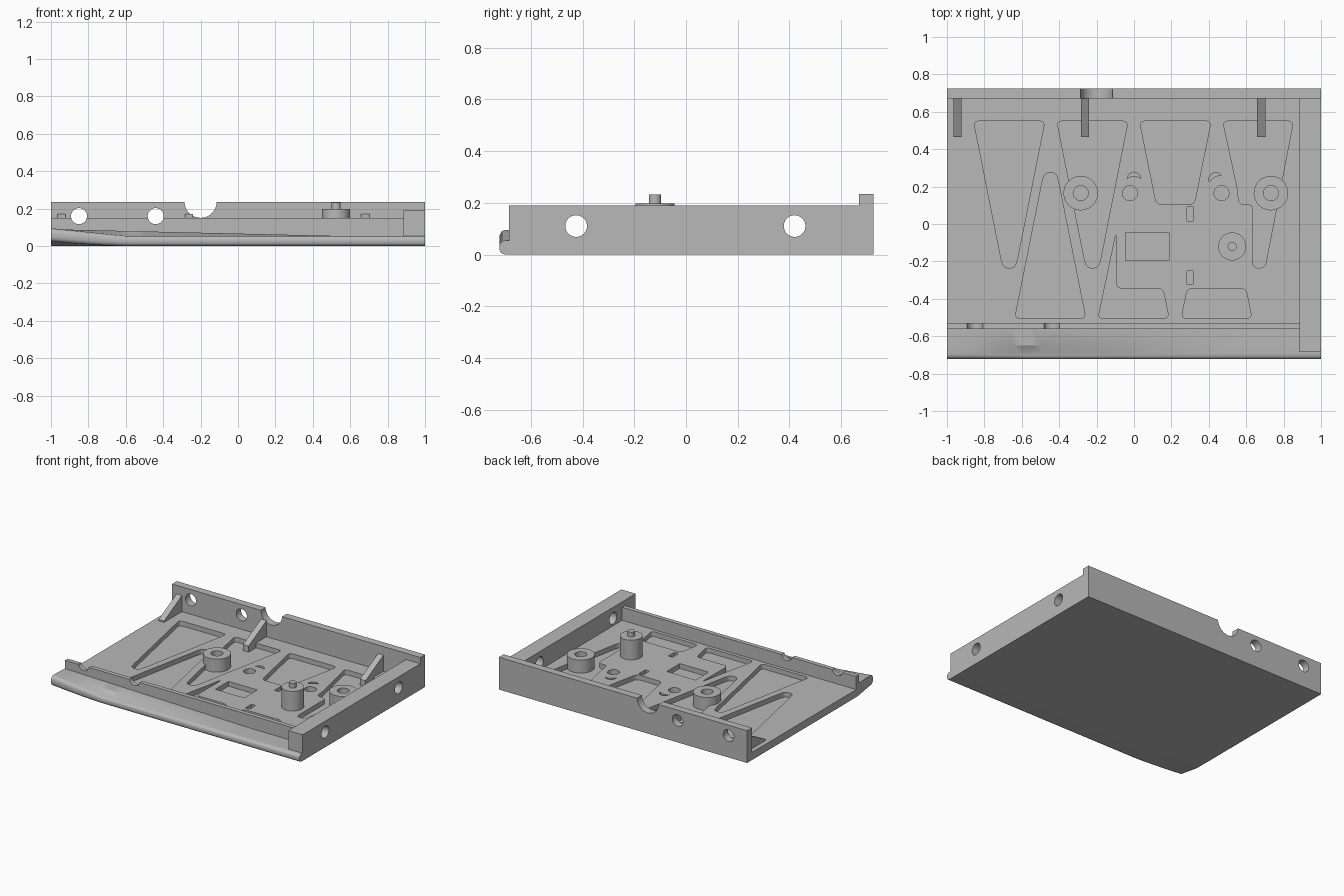
import bpy, bmesh, math
from mathutils import Vector

if "Cube" in bpy.data.objects:
    bpy.data.objects.remove(bpy.data.objects["Cube"])

grey = bpy.data.materials.new("plain_grey")
grey.use_nodes = True
COLOUR = (0.48, 0.48, 0.48, 1)
grey.diffuse_color = COLOUR
grey.node_tree.nodes["Principled BSDF"].inputs["Base Color"].default_value = COLOUR

FLOOR, POCKET = 0.055, 0.02


def finish(name, bm, smooth=True):
    bmesh.ops.recalc_face_normals(bm, faces=bm.faces)
    mesh = bpy.data.meshes.new(name)
    bm.to_mesh(mesh)
    bm.free()
    mesh.materials.append(grey)
    ob = bpy.data.objects.new(name, mesh)
    bpy.context.collection.objects.link(ob)
    if smooth:
        bpy.ops.object.select_all(action='DESELECT')
        ob.select_set(True)
        bpy.context.view_layer.objects.active = ob
        bpy.ops.object.shade_smooth_by_angle(angle=math.radians(30))
    return ob


def prism(bm, outline, lo, hi, axis='z'):
    """Extrude a 2D outline between two levels along an axis."""
    place = {'x': lambda a, b, c: (c, a, b),
             'y': lambda a, b, c: (a, c, b),
             'z': lambda a, b, c: (a, b, c)}[axis]
    low = [bm.verts.new(place(a, b, lo)) for a, b in outline]
    high = [bm.verts.new(place(a, b, hi)) for a, b in outline]
    bm.faces.new(low)
    bm.faces.new(high)
    for i in range(len(low)):
        j = (i + 1) % len(low)
        bm.faces.new((low[i], low[j], high[j], high[i]))


def rect(x0, x1, y0, y1):
    return [(x0, y0), (x1, y0), (x1, y1), (x0, y1)]


def circle(x, y, r, n=32):
    return [(x + r * math.cos(math.tau * i / n), y + r * math.sin(math.tau * i / n))
            for i in range(n)]


def rounded(corners, r=0.03, steps=6):
    """Round every corner of a polygon with a quadratic arc."""
    out = []
    pts = [Vector(c) for c in corners]
    for i, p in enumerate(pts):
        a, b = pts[i - 1] - p, pts[(i + 1) % len(pts)] - p
        a = p + a.normalized() * min(r, a.length * 0.48)
        b = p + b.normalized() * min(r, b.length * 0.48)
        for s in range(steps + 1):
            t = s / steps
            out.append(tuple(a * (1 - t) ** 2 + p * 2 * t * (1 - t) + b * t * t))
    return out


def crescent(x, y, r, tilt):
    outer = [(r * math.cos(math.pi * i / 10), r * math.sin(math.pi * i / 10)) for i in range(11)]
    inner = [(a, b * 0.4) for a, b in outer[-2:0:-1]]
    c, s = math.cos(tilt), math.sin(tilt)
    return [(x + a * c - b * s, y + a * s + b * c) for a, b in outer + inner]


def part(name, outline, lo, hi, axis='z'):
    bm = bmesh.new()
    prism(bm, outline, lo, hi, axis)
    return finish(name, bm)


def cut(target, pieces):
    """Cut a set of separate prisms out of a part."""
    bm = bmesh.new()
    for piece in pieces:
        prism(bm, *piece)
    cutter = finish(target.name + "_cutter", bm, False)
    mod = target.modifiers.new("cut", 'BOOLEAN')
    mod.operation, mod.solver, mod.object = 'DIFFERENCE', 'EXACT', cutter
    bpy.context.view_layer.objects.active = target
    target.select_set(True)
    bpy.ops.object.modifier_apply(modifier=mod.name)
    bpy.data.objects.remove(cutter)
    bpy.ops.object.select_all(action='DESELECT')
    target.select_set(True)
    bpy.ops.object.shade_smooth_by_angle(angle=math.radians(30))


# Floor plate with lightening pockets
floor = part("floor_plate", rect(-1, 1, -0.545, 0.725), 0, FLOOR)
pockets = []
for x in (-0.667, -0.222):
    pockets.append([(x - 0.19, 0.55), (x + 0.19, 0.55), (x + 0.045, -0.18),
                    (x + 0.03, -0.235), (x - 0.03, -0.235), (x - 0.045, -0.18)])
pockets.append([(-0.637, -0.505), (-0.258, -0.505), (-0.403, 0.22),
                (-0.417, 0.275), (-0.477, 0.275), (-0.492, 0.22)])
pockets.append([(0.03, 0.55), (0.412, 0.55), (0.322, 0.105), (0.12, 0.105)])
pockets.append([(0.475, 0.55), (0.852, 0.55), (0.7, -0.235), (0.635, -0.235),
                (0.635, 0.105), (0.56, 0.105), (0.555, 0.18)])
pockets.append([(-0.192, -0.505), (0.187, -0.505), (0.155, -0.345),
                (-0.095, -0.345), (-0.095, -0.045)])
pockets.append([(0.253, -0.505), (0.63, -0.505), (0.598, -0.345), (0.285, -0.345)])
shapes = [rounded(p) for p in pockets]
shapes += [rect(-0.045, 0.187, -0.195, -0.045),
           rect(0.283, 0.317, 0.015, 0.09), rect(0.283, 0.317, -0.32, -0.25),
           circle(-0.022, 0.165, 0.04), circle(0.468, 0.165, 0.04),
           crescent(0, 0.24, 0.037, 0), crescent(0.437, 0.238, 0.037, 0.5)]
cut(floor, [(s, POCKET, 0.2) for s in shapes])

# Back wall with round holes and a half-round notch
back = part("back_wall", rect(-1, 1, FLOOR, 0.235), 0.67, 0.725, 'y')
cut(back, [(circle(x, 0.16, 0.043), 0.5, 0.9, 'y') for x in (-0.85, -0.44)]
    + [(circle(-0.2, 0.237, 0.086, 48), 0.5, 0.9, 'y')])

# Left side wall with two holes
side = part("left_side_wall", rect(-0.685, 0.67, FLOOR, 0.19), 0.885, 1, 'x')
cut(side, [(circle(y, 0.11, 0.042), 0.7, 1.2, 'x') for y in (-0.425, 0.42)])

# Low front rail, scooped in line with the back wall holes
rail = part("front_rail", rect(-1, 0.885, 0.05, 0.15), -0.562, -0.53, 'y')
cut(rail, [(circle(x, 0.16, 0.043), -0.7, -0.4, 'y') for x in (-0.85, -0.44)])

# Gussets behind the back wall
for i, x in enumerate((-0.943, -0.262, 0.68)):
    part(f"gusset_{i + 1}", [(0.465, POCKET), (0.465, 0.065), (0.67, 0.172), (0.67, POCKET)],
         x - 0.022, x + 0.022, 'x')

# Ring bosses
for name, x in (("right_boss", -0.285), ("left_boss", 0.732)):
    boss = part(name, circle(x, 0.165, 0.092, 48), POCKET, 0.115)
    cut(boss, [(circle(x, 0.165, 0.04), 0.03, 0.2)])

# Stepped post
part("post", circle(0.525, -0.12, 0.075, 48), 0.05, 0.198)
part("post_pin", circle(0.525, -0.12, 0.024), 0.198, 0.232)

# Rounded front lip, curling upward at the right end
bm = bmesh.new()
rings = []
N = 41
for i in range(N):
    x = -1 + 2 * i / (N - 1)
    curl = max(0, (-0.6 - x) / 0.4)
    top = FLOOR + 0.04 * curl
    low = 0.024 * curl ** 1.5
    strip = FLOOR + 0.035 * max(0, (0.5 - x) / 1.5)
    mid, half = (top + low) / 2, (top - low) / 2
    ring = [(-0.545, 0), (-0.545, strip), (-0.65, max(top, strip))]
    for k in range(13):
        a = math.pi * k / 12
        c, s = math.cos(a), math.sin(a)
        ring.append((-0.69 - 0.032 * s ** 0.75,
                     mid + half * math.copysign(abs(c) ** 0.75, c)))
    rings.append([bm.verts.new((x, y, z)) for y, z in ring])
for a, b in zip(rings, rings[1:]):
    for k in range(len(a)):
        j = (k + 1) % len(a)
        bm.faces.new((a[k], a[j], b[j], b[k]))
bm.faces.new(rings[0])
bm.faces.new(rings[-1])
finish("front_lip", bm)
